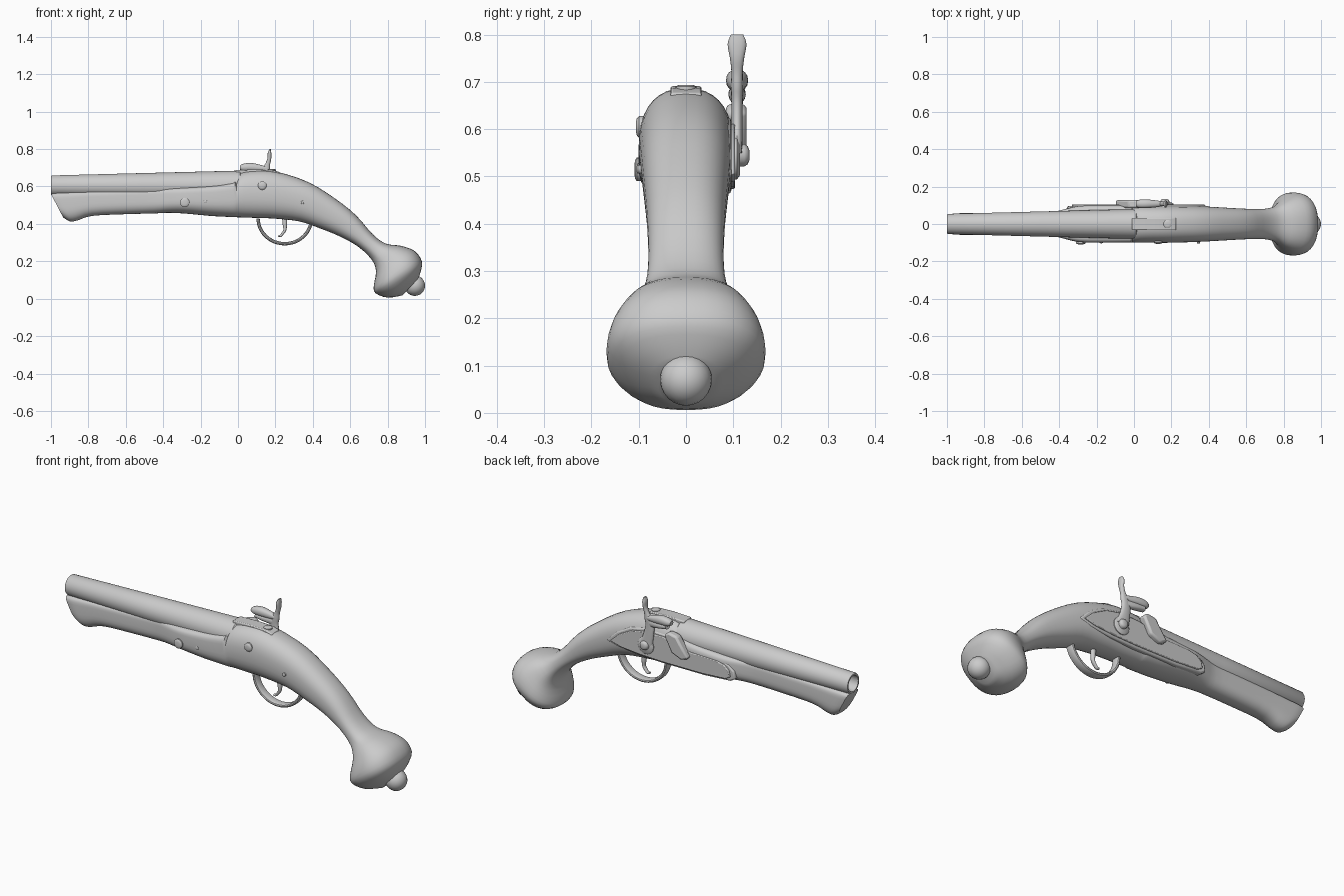
import bpy, bmesh, math
from mathutils import Vector, Matrix


def finish(name, bm, bevel=0, angle=40):
    bmesh.ops.remove_doubles(bm, verts=bm.verts, dist=1e-5)
    bmesh.ops.recalc_face_normals(bm, faces=bm.faces)
    me = bpy.data.meshes.new(name)
    bm.to_mesh(me)
    bm.free()
    ob = bpy.data.objects.new(name, me)
    bpy.context.collection.objects.link(ob)
    if bevel:
        m = ob.modifiers.new("bevel", 'BEVEL')
        m.width, m.segments, m.limit_method = bevel, 2, 'ANGLE'
    bpy.ops.object.select_all(action='DESELECT')
    ob.select_set(True)
    bpy.context.view_layer.objects.active = ob
    bpy.ops.object.shade_smooth_by_angle(angle=math.radians(angle))
    return ob


def spline(rows, steps):
    """Catmull-Rom refinement of a list of equal-length tuples."""
    out = []
    for i in range(len(rows) - 1):
        p = [Vector(rows[min(max(j, 0), len(rows) - 1)]) for j in range(i - 1, i + 3)]
        for k in range(steps):
            t = k / steps
            out.append(p[1] + (p[2] - p[0]) * 0.5 * t
                       + (p[0] * 2 - p[1] * 5 + p[2] * 4 - p[3]) * 0.5 * t * t
                       + (p[1] * 3 - p[0] - p[2] * 3 + p[3]) * 0.5 * t ** 3)
    return out + [Vector(rows[-1])]


def loft(name, rows, y=0, n=28, steps=3, top_exp=lambda x: 2.3, low_exp=2.3):
    """Rows are (low x, low z, high x, high z, half width in y)."""
    bm = bmesh.new()
    rings = []
    for bx, bz, tx, tz, w in spline(rows, steps):
        ring = []
        for i in range(n):
            a = 2 * math.pi * i / n
            c, s = math.cos(a), math.sin(a)
            e = 2 / (top_exp(tx) if s > 0 else low_exp)
            h = math.copysign(abs(s) ** e, s) / 2 + 0.5
            ring.append(bm.verts.new((bx + (tx - bx) * h,
                                      y + w * math.copysign(abs(c) ** e, c),
                                      bz + (tz - bz) * h)))
        rings.append(ring)
    for r, q in zip(rings, rings[1:]):
        for i in range(n):
            bm.faces.new((r[i], r[(i + 1) % n], q[(i + 1) % n], q[i]))
    bm.faces.new(rings[0])
    bm.faces.new(rings[-1])
    return finish(name, bm)


def plate(name, pts, y0, y1, bevel):
    """Flat outline in x-z, thickened along y."""
    bm = bmesh.new()
    f = bm.faces.new([bm.verts.new((x, y0, z)) for x, z in pts])
    g = bmesh.ops.extrude_face_region(bm, geom=[f])
    bmesh.ops.translate(bm, vec=(0, y1 - y0, 0),
                        verts=[v for v in g['geom'] if isinstance(v, bmesh.types.BMVert)])
    return finish(name, bm, bevel)


def lathe(name, prof, origin, direction, n=32):
    """Profile (distance along axis, radius) spun round an axis."""
    rot = Vector((0, 0, 1)).rotation_difference(Vector(direction)).to_matrix().to_4x4()
    bm = bmesh.new()
    vs = [bm.verts.new((r, 0, d)) for d, r in prof]
    es = [bm.edges.new(e) for e in zip(vs, vs[1:])]
    bmesh.ops.spin(bm, geom=vs + es, cent=(0, 0, 0), axis=(0, 0, 1),
                   angle=2 * math.pi, steps=n)
    bm.transform(Matrix.Translation(origin) @ rot)
    return finish(name, bm)


def screw(name, x, y, z, r, h, direction):
    d = 0.03
    lathe(name, [(-d, 0), (-d, r), (h * 0.5, r), (h * 0.85, r * 0.8), (h, r * 0.45), (h, 0)],
          (x, y, z), direction, 20)


# Wooden stock, from fore-end to pommel
loft("stock", [
    (-.935, .435, -1.0, .56, .052), (-.90, .414, -.97, .565, .057),
    (-.86, .418, -.91, .568, .058), (-.78, .443, -.80, .573, .058),
    (-.60, .452, -.60, .58, .06), (-.45, .456, -.45, .586, .063),
    (-.38, .459, -.38, .59, .077), (-.29, .456, -.29, .594, .097),
    (-.15, .443, -.15, .603, .10), (-.06, .438, -.06, .615, .10),
    (-.015, .436, -.015, .628, .10), (.01, .435, .01, .672, .10),
    (.10, .432, .10, .686, .10), (.20, .428, .21, .678, .10),
    (.33, .413, .375, .624, .095), (.436, .377, .52, .535, .088),
    (.54, .335, .63, .447, .082), (.64, .28, .72, .345, .08),
    (.714, .21, .79, .295, .092), (.738, .147, .87, .283, .128),
    (.726, .07, .945, .255, .16), (.735, .03, .983, .20, .166),
    (.80, .006, .978, .15, .125), (.88, .018, .965, .11, .06)],
    n=36, top_exp=lambda x: 6 if x < -.01 else 2.4, low_exp=2.4)

# Butt cap knob
lathe("pommel_knob", [(.055 * math.cos(a), .055 * math.sin(a))
                      for a in [math.pi * i / 12 for i in range(13)]],
      (.945, 0, .07), (.85, 0, -.2), 24)

# Barrel with bore, and the tang behind it
lathe("barrel", [(.5, 0), (.5, .042), (0, .042), (0, .05), (.006, .054),
                 (.5, .067), (1.01, .08), (1.02, .07), (1.02, 0)],
      (-1, 0, .605), (1, 0, 0))
plate("barrel_tang", [(-.01, .64), (-.01, .688), (.10, .691), (.19, .687),
                      (.225, .676), (.225, .64)], -.033, .033, .005)
screw("tang_screw", .18, 0, .686, .022, .008, (0, 0, 1))

# Side screws on the plain side
for i, (x, z, r, h) in enumerate([(-.285, .515, .025, .010), (-.175, .52, .009, .004),
                                  (.13, .605, .023, .014), (.345, .515, .009, .006)]):
    y = -.099 if z < .6 else -.092
    screw("side_screw_%d" % (i + 1), x, y, z, r, h, (0, -1, 0))

# Lock plate with a raised inner panel
lock = [(.41, .50), (.34, .48), (.22, .468), (.07, .463), (-.18, .464), (-.33, .474),
        (-.36, .492), (-.352, .53), (-.32, .56), (-.27, .572), (-.10, .577), (-.03, .60),
        (.06, .622), (.18, .625), (.27, .605), (.35, .56)]
plate("lock_surround", lock, .055, .096, .008)
plate("lock_plate", [(.02 + (x - .02) * .93, .535 + (z - .535) * .85) for x, z in lock],
      .06, .104, .004)

# Hammer: pivot disc, curved neck, jaws and thumb spur
lathe("hammer_base", [(-.03, 0), (-.03, .046), (.008, .046), (.014, .038), (.014, 0)],
      (.165, .10, .54), (0, 1, 0), 24)
screw("hammer_screw", .165, .112, .545, .024, .022, (0, 1, 0))
loft("hammer_neck", [(.125, .55, .205, .55, .012), (.118, .60, .178, .60, .012),
                     (.115, .65, .165, .655, .012), (.125, .69, .17, .69, .013),
                     (.145, .72, .172, .72, .012), (.157, .75, .178, .75, .015),
                     (.159, .78, .178, .78, .02), (.168, .80, .175, .80, .013)],
     y=.108, n=16)
loft("hammer_jaw", [(.16, .685, .155, .705, .012), (.12, .68, .12, .716, .018),
                    (.07, .68, .07, .726, .023), (.03, .682, .03, .722, .022),
                    (.01, .69, .01, .712, .014)], y=.108, n=16)
loft("lower_jaw", [(.14, .65, .14, .69, .012), (.09, .655, .09, .69, .018),
                   (.03, .665, .04, .69, .018)], y=.108, n=16)

# Priming pan and striker
plate("pan", [(-.10, .545), (-.06, .525), (.0, .55), (.045, .635),
              (.02, .655), (-.03, .645), (-.06, .60)], .085, .128, .01)
screw("pan_pivot", -.075, .105, .545, .015, .014, (0, 1, 0))

# Trigger guard and trigger
guard = []
for i in range(13):
    a = math.pi * (1 + i / 12)
    c, s = math.cos(a), math.sin(a)
    guard.append((.25 + .152 * c, .43 + .145 * s, .25 + .134 * c, .43 + .127 * s, .024))
loft("trigger_guard", guard, n=12, steps=2, top_exp=lambda x: 3, low_exp=3)
loft("trigger", [(.235, .45, .262, .45, .012), (.238, .40, .262, .40, .012),
                 (.243, .37, .258, .365, .011), (.232, .352, .242, .342, .010),
                 (.225, .342, .229, .33, .009), (.218, .342, .214, .332, .008)],
     n=12)
